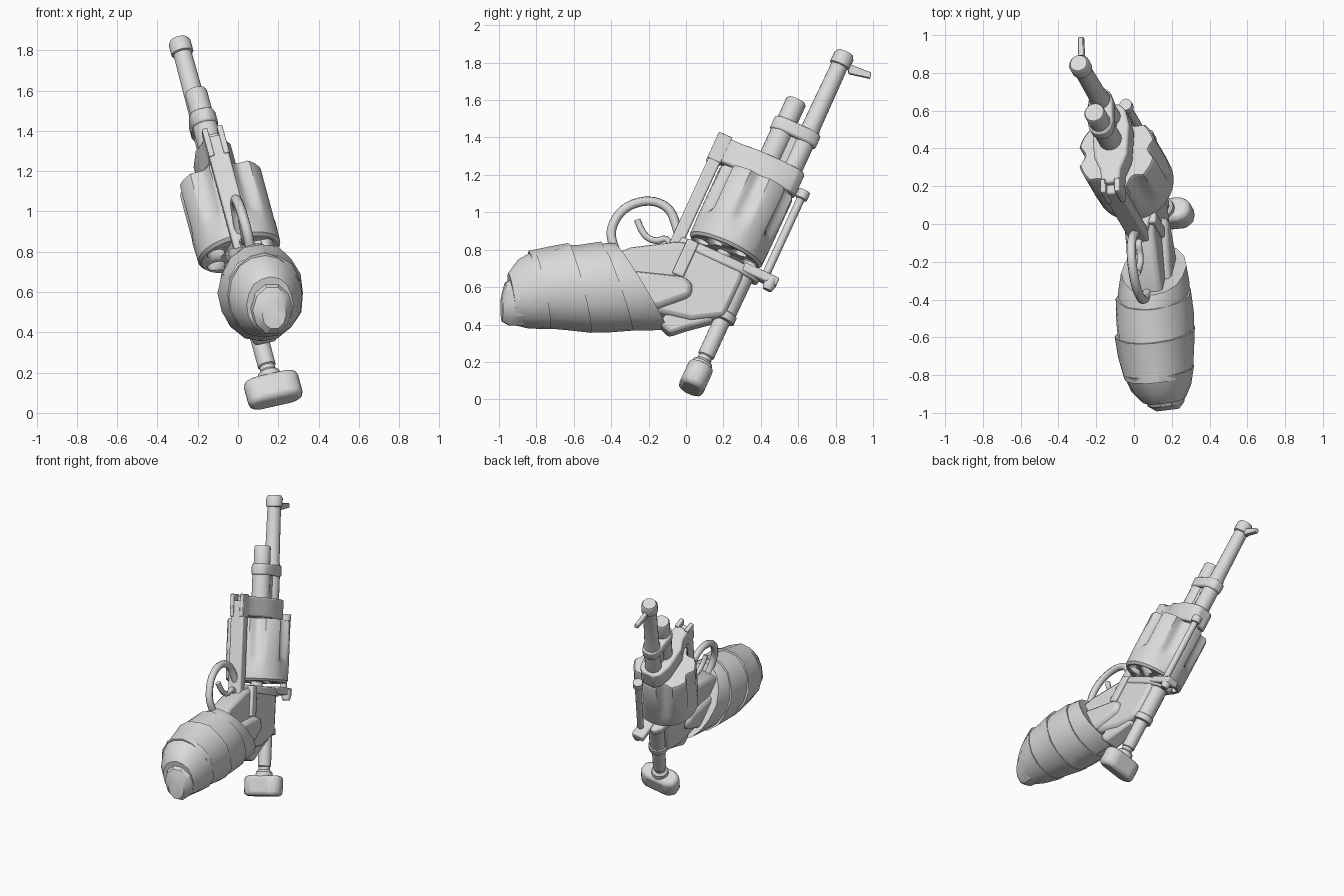
import bpy, bmesh, math, random
from mathutils import Vector, Matrix

random.seed(4)
if "Cube" in bpy.data.objects:
    bpy.data.objects.remove(bpy.data.objects["Cube"])

grey = bpy.data.materials.new("plain grey")
grey.use_nodes = True
grey.diffuse_color = (0.7, 0.7, 0.7, 1)
grey.node_tree.nodes["Principled BSDF"].inputs["Base Color"].default_value = (0.7, 0.7, 0.7, 1)

# Tilted frame of the gun: local x = sideways, y = gun top, z = along the barrel
A = Vector((-0.238, 0.406, 0.882)).normalized()
N = Vector((0.971, 0.097, 0.217))
N = (N - A * N.dot(A)).normalized()
U = A.cross(N)
ORIGIN = N * 0.2
FRAME = Matrix.Translation(ORIGIN) @ Matrix((N, U, A)).transposed().to_4x4()


def side(y, z):
    """World y, z on the gun's middle plane -> local (up, along)."""
    y, z = y - ORIGIN.y, z - ORIGIN.z
    det = U.y * A.z - A.y * U.z
    return (y * A.z - z * A.y) / det, (z * U.y - y * U.z) / det


def finish(ob, angle=35):
    bpy.ops.object.select_all(action='DESELECT')
    bpy.context.view_layer.objects.active = ob
    ob.select_set(True)
    bpy.ops.object.shade_smooth_by_angle(angle=math.radians(angle))
    return ob


def add(name, bm, matrix=FRAME, bevel=0, angle=35):
    bmesh.ops.recalc_face_normals(bm, faces=bm.faces)
    me = bpy.data.meshes.new(name)
    bm.to_mesh(me)
    bm.free()
    me.materials.append(grey)
    ob = bpy.data.objects.new(name, me)
    bpy.context.collection.objects.link(ob)
    ob.matrix_world = matrix
    if bevel:
        mod = ob.modifiers.new("Bevel", 'BEVEL')
        mod.width, mod.segments, mod.limit_method = bevel, 2, 'ANGLE'
    return finish(ob, angle)


def loft(bm, rings):
    loops = [[bm.verts.new(p) for p in ring] for ring in rings]
    for a, b in zip(loops, loops[1:]):
        for i in range(len(a)):
            j = (i + 1) % len(a)
            bm.faces.new((a[i], a[j], b[j], b[i]))
    bm.faces.new(loops[0])
    bm.faces.new(loops[-1])


def circle(r, u, a, n=0, seg=20):
    return [(n + r * math.cos(t), u + r * math.sin(t), a)
            for t in (2 * math.pi * i / seg for i in range(seg))]


def tube(name, profile, u=0, n=0, seg=20):
    bm = bmesh.new()
    loft(bm, [circle(r, u, a, n, seg) for a, r in profile])
    return add(name, bm)


def plate(name, pts, half, n=0, bevel=0.012):
    """Side profile of (up, along) points, extruded sideways."""
    bm = bmesh.new()
    loft(bm, [[(n + s * half, u, a) for u, a in pts] for s in (-1, 1)])
    return add(name, bm, bevel=bevel)


def box(name, u0, u1, a0, a1, half, n=0, bevel=0.01):
    return plate(name, [(u0, a0), (u1, a0), (u1, a1), (u0, a1)], half, n, bevel)


def prism(name, outline, a0, a1, bevel=0.012):
    """Mirrored (up, half width) outline, extruded along the barrel."""
    pts = [(w, u) for u, w in outline] + [(-w, u) for u, w in reversed(outline)]
    bm = bmesh.new()
    loft(bm, [[(n, u, a) for n, u in pts] for a in (a0, a1)])
    return add(name, bm, bevel=bevel)


def bent_rod(name, points, depth):
    cu = bpy.data.curves.new(name, 'CURVE')
    cu.dimensions, cu.bevel_depth, cu.bevel_resolution = '3D', depth, 2
    cu.use_fill_caps = True
    sp = cu.splines.new('NURBS')
    sp.points.add(len(points) - 1)
    for p, yz in zip(sp.points, points):
        p.co = (0, *side(*yz), 1)
    sp.use_endpoint_u, sp.order_u, sp.resolution_u = True, 3, 4
    cu.materials.append(grey)
    ob = bpy.data.objects.new(name, cu)
    bpy.context.collection.objects.link(ob)
    ob.matrix_world = FRAME
    bpy.ops.object.select_all(action='DESELECT')
    bpy.context.view_layer.objects.active = ob
    ob.select_set(True)
    bpy.ops.object.convert(target='MESH')
    finish(bpy.context.view_layer.objects.active, 50)


AXIS = -0.14  # height of the revolving cylinder's axis

# Barrels, muzzle and front sight
tube("long_barrel", [(1.2, 0.056), (1.58, 0.056), (1.6, 0.05), (1.97, 0.046),
                     (1.975, 0.056), (2.03, 0.056), (2.05, 0.045)])
tube("short_barrel", [(1.2, 0.062), (1.5, 0.062), (1.58, 0.056), (1.69, 0.056), (1.7, 0.05)], AXIS + 0.01)
box("barrel_web", AXIS, 0, 1.2, 1.52, 0.035)
prism("barrel_band", [(-0.2, 0.025), (-0.175, 0.055), (-0.13, 0.068), (0, 0.066),
                      (0.045, 0.05), (0.068, 0.025)], 1.5, 1.575)
plate("front_sight", [side(0.86, 1.8), side(0.9, 1.78), side(0.99, 1.745), side(0.985, 1.715),
                      side(0.87, 1.74)], 0.014, bevel=0.004)

# Frame around the cylinder
prism("front_plate", [(-0.38, 0.05), (-0.3, 0.055), (-0.22, 0.09), (-0.05, 0.1),
                      (0.04, 0.08), (0.075, 0.045)], 1.21, 1.345)
for s, label in ((1, "left"), (-1, "right")):
    box("lower_rail_" + label, -0.437, -0.36, 1.2, 1.355, 0.014, s * 0.038, 0.005)
box("lower_arm", -0.43, -0.362, 0.62, 1.31, 0.05)
prism("recoil_shield", [(-0.39, 0.05), (-0.28, 0.085), (-0.05, 0.09), (0.05, 0.07), (0.09, 0.04)], 0.69, 0.745)
tube("cylinder_pin", [(0.68, 0.04), (1.25, 0.04)], AXIS)

# Fluted cylinder with chambers
SEG = 72


def fluted(a, r, depth):
    out = []
    for i in range(SEG):
        t = 2 * math.pi * i / SEG
        q = r - depth * max(0, math.cos(6 * t))
        out.append((q * math.cos(t), AXIS + q * math.sin(t), a))
    return out


bm = bmesh.new()
loft(bm, [fluted(*row) for row in ((0.775, 0.196, 0), (0.79, 0.21, 0), (0.9, 0.213, 0),
                                   (0.95, 0.213, 0.032), (1.185, 0.213, 0.036), (1.2, 0.203, 0.036))])
cylinder = add("cylinder", bm)
bm = bmesh.new()
for i in range(6):
    t = math.radians(60 * i + 30)
    loft(bm, [circle(0.045, AXIS + 0.14 * math.sin(t), a, 0.14 * math.cos(t), 16) for a in (0.7, 0.84)])
cutter = add("chamber_cutter", bm)
cutter.hide_render = True
mod = cylinder.modifiers.new("Chambers", 'BOOLEAN')
mod.object, mod.operation, mod.solver = cutter, 'DIFFERENCE', 'EXACT'
bpy.context.view_layer.objects.active = cylinder
bpy.ops.object.modifier_apply(modifier=mod.name)
bpy.data.objects.remove(cutter)

# Ejector rod along the top
tube("ejector_rod", [(0.74, 0.022), (1.2, 0.022), (1.205, 0.034), (1.25, 0.034)], 0.11, 0.06, 12)
tube("ejector_knob", [(0.67, 0.025), (0.7, 0.034), (0.74, 0.03)], 0.15, 0.06, 12)
box("ejector_bracket", -0.02, 0.185, 0.705, 0.755, 0.045, 0.04)

# Rear rod with butt pad
tube("rear_sleeve", [(0.425, 0.05), (0.43, 0.066), (0.47, 0.066), (0.475, 0.058), (0.72, 0.06)])
tube("rear_rod", [(0.13, 0.06), (0.175, 0.055), (0.19, 0.038), (0.21, 0.038), (0.215, 0.045), (0.45, 0.045)])
prism("butt_pad", [(-0.07, 0.09), (-0.035, 0.138), (0.035, 0.138), (0.07, 0.09)], 0.012, 0.15, 0.025)

# Body, hammer and handle core
plate("body", [side(*p) for p in ((-0.45, 0.74), (-0.3, 0.8), (-0.06, 0.83), (0.06, 0.82), (0.29, 0.72),
                                  (0.3, 0.64), (0.2, 0.43), (0.02, 0.41), (-0.2, 0.46), (-0.45, 0.48))], 0.08, bevel=0.025)
plate("grip_panel", [side(*p) for p in ((-0.4, 0.68), (-0.02, 0.64), (0.03, 0.6), (0.02, 0.53),
                                        (-0.15, 0.47), (-0.4, 0.44))], 0.11, bevel=0.03)
plate("hammer", [side(*p) for p in ((-0.15, 0.4), (-0.09, 0.34), (0, 0.37), (0.15, 0.41), (0.1, 0.5),
                                    (-0.05, 0.52))], 0.06, bevel=0.02)
box("side_lug", -0.35, -0.285, 0.53, 0.74, 0.025, 0.075)

# Trigger and guard
bent_rod("trigger_guard", [(-0.36, 0.76), (-0.4, 0.84), (-0.4, 0.93), (-0.33, 1.03), (-0.2, 1.07),
                           (-0.09, 1.03), (-0.05, 0.93), (-0.03, 0.84)], 0.025)
bent_rod("trigger", [(-0.26, 0.96), (-0.235, 0.88), (-0.16, 0.84), (-0.1, 0.87), (-0.08, 0.82)], 0.018)


# Cloth wraps round the handle: rings of centre x, y, z, half width, half height, slant
def wrap(name, rings, sides=16):
    bm = bmesh.new()
    rows = []
    for x, y, z, rx, rz, slant in rings:
        row = []
        for i in range(sides):
            t = 2 * math.pi * i / sides
            c, s = math.cos(t), math.sin(t)
            f = 1 + random.uniform(-0.025, 0.025)
            row.append((x + rx * c * f, y - slant * rz * s + 0.12 * rx * c, z + rz * s * f))
        rows.append(row)
    loft(bm, rows)
    add(name, bm, Matrix(), angle=30)


wrap("wrap_tip", [(0.18, -0.985, 0.49, 0.06, 0.075, 0), (0.17, -0.955, 0.51, 0.095, 0.12, 0.1),
                  (0.16, -0.85, 0.54, 0.13, 0.15, 0.15)], 10)
wrap("wrap_rear", [(0.16, -0.93, 0.535, 0.115, 0.14, 0.15), (0.145, -0.87, 0.565, 0.155, 0.185, 0.15),
                   (0.13, -0.77, 0.585, 0.19, 0.215, 0.2)])
wrap("wrap_middle", [(0.13, -0.8, 0.585, 0.18, 0.205, 0.2), (0.12, -0.68, 0.59, 0.2, 0.225, 0.2),
                     (0.115, -0.57, 0.595, 0.212, 0.245, 0.25)])
wrap("wrap_front", [(0.115, -0.61, 0.595, 0.2, 0.23, 0.25), (0.11, -0.5, 0.595, 0.205, 0.235, 0.28),
                    (0.105, -0.37, 0.6, 0.198, 0.238, 0.35)])
wrap("wrap_end", [(0.105, -0.42, 0.6, 0.188, 0.228, 0.3), (0.105, -0.33, 0.605, 0.185, 0.235, 0.45),
                  (0.105, -0.24, 0.605, 0.17, 0.228, 0.6), (0.105, -0.25, 0.605, 0.13, 0.18, 0.6)])
